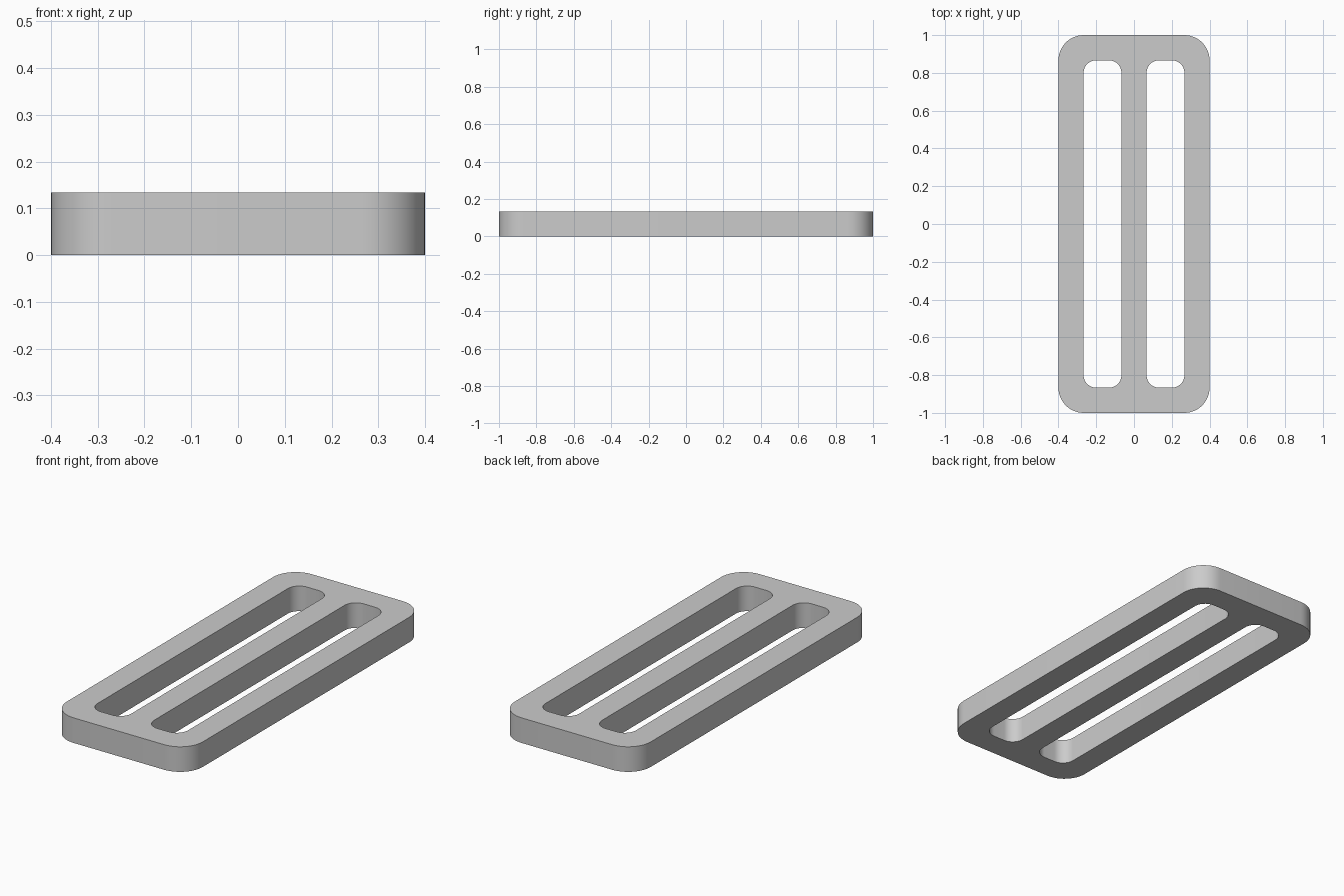
import bpy
import bmesh
from math import cos, sin, pi
from mathutils import Vector

cube = bpy.data.objects.get("Cube")
if cube:
    bpy.data.objects.remove(cube, do_unlink=True)

UNIT = 2 / 15          # bar width, thickness and outer corner radius
HALF_X, HALF_Y = 3 * UNIT, 1.0
STEPS = 12             # segments per rounded corner


def rounded_outline(bm, centre_x, half_x, half_y, radius):
    """Closed loop of edges around a rounded rectangle."""
    verts = []
    for corner, (sx, sy) in enumerate([(1, 1), (-1, 1), (-1, -1), (1, -1)]):
        for i in range(STEPS + 1):
            a = (corner + i / STEPS) * pi / 2
            verts.append(bm.verts.new((
                centre_x + sx * (half_x - radius) + radius * cos(a),
                sy * (half_y - radius) + radius * sin(a), 0)))
    return [bm.edges.new((v, verts[i - 1])) for i, v in enumerate(verts)]


# Flat profile: outer frame with two strap slots
bm = bmesh.new()
edges = rounded_outline(bm, 0, HALF_X, HALF_Y, UNIT)
for side in (-1, 1):
    edges += rounded_outline(bm, side * UNIT * 1.25, UNIT * 0.75,
                             HALF_Y - UNIT, UNIT / 2)
bmesh.ops.triangle_fill(bm, edges=edges, use_beauty=True, normal=Vector((0, 0, 1)))

# Extrude to full thickness
result = bmesh.ops.extrude_face_region(bm, geom=bm.faces[:], use_keep_orig=True)
top = [g for g in result["geom"] if isinstance(g, bmesh.types.BMVert)]
bmesh.ops.translate(bm, verts=top, vec=(0, 0, UNIT))
bmesh.ops.recalc_face_normals(bm, faces=bm.faces[:])

mesh = bpy.data.meshes.new("strap_slider")
bm.to_mesh(mesh)
bm.free()
slider = bpy.data.objects.new("strap_slider", mesh)
bpy.context.collection.objects.link(slider)

# Plain grey finish
grey = bpy.data.materials.new("plain_grey")
grey.use_nodes = True
colour = (0.6, 0.6, 0.6, 1)
grey.diffuse_color = colour
grey.node_tree.nodes["Principled BSDF"].inputs["Base Color"].default_value = colour
mesh.materials.append(grey)

# Smooth rounded corners, crisp rims
bpy.ops.object.select_all(action="DESELECT")
slider.select_set(True)
bpy.context.view_layer.objects.active = slider
bpy.ops.object.shade_smooth_by_angle(angle=pi / 6)
